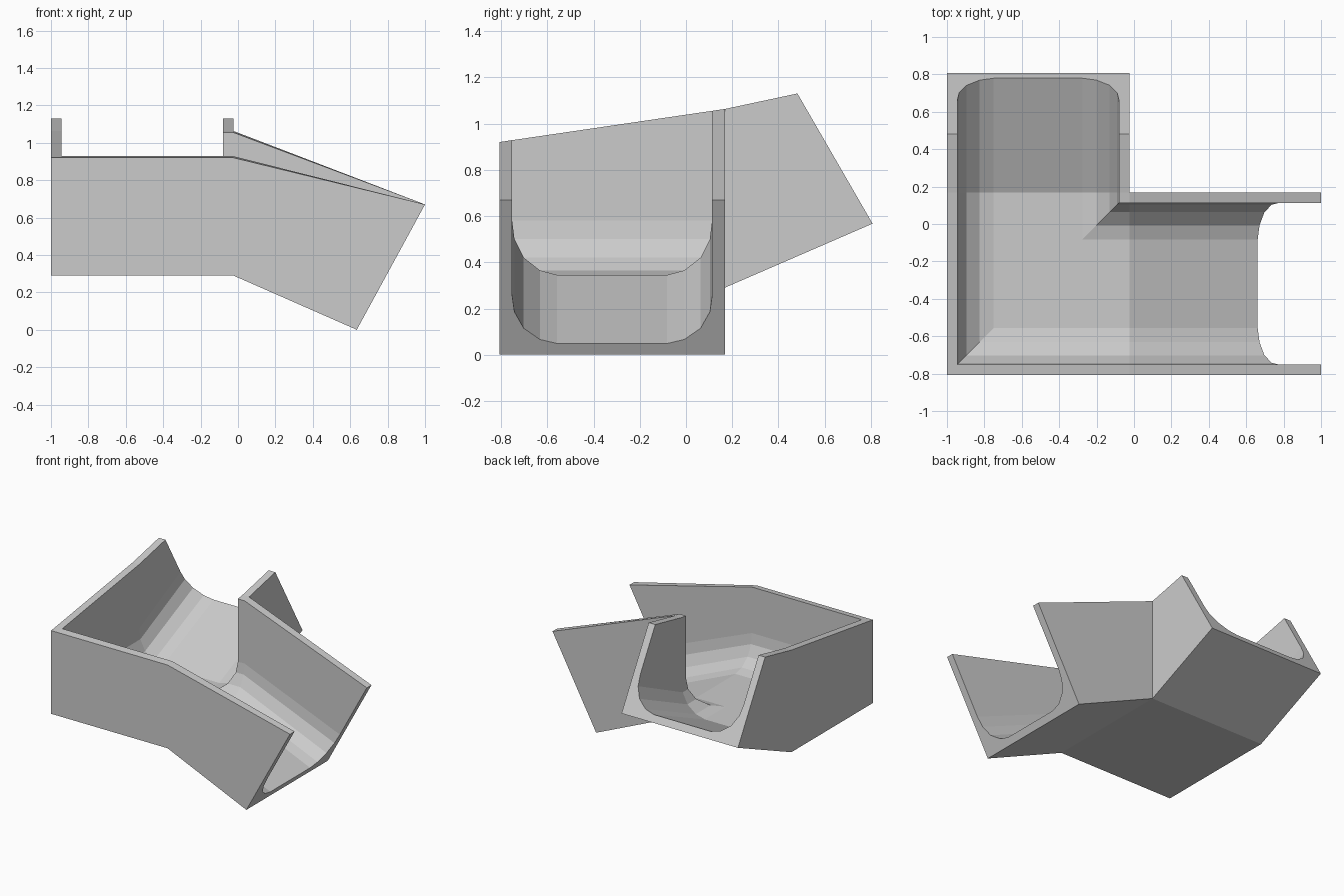
import bpy, bmesh

if "Cube" in bpy.data.objects:
    bpy.data.objects.remove(bpy.data.objects["Cube"])

W, T = 0.975, 0.055          # trough width and wall thickness
X0, Y0 = -1.0, -0.807        # outer corner
BX, BY = X0 + W, Y0 + W      # where each arm starts to slope
BASE, LOW, HIGH = 0.29, 0.92, 1.063

# Rounded inside of the trough: (distance from side wall, height)
fillet = [(T, 0.29), (T + 0.01, 0.21), (T + 0.05, 0.13), (T + 0.12, 0.075), (T + 0.195, T)]
# Closed cross-section; height None means the rim
profile = [(0, 0), (W, 0), (W, None), (W - T, None)]
profile += [(W - q, h) for q, h in fillet]
profile += [(q, h) for q, h in reversed(fillet)]
profile += [(T, None), (0, None)]


def level(q, h, outer, inner):
    if h is None:
        return outer + (inner - outer) * q / W
    return BASE + h


def rising_end(q, h):
    t = 1 if h is None else h / 0.645
    return X0 + q, 0.807 - 0.325 * t, 0.567 + 0.563 * t


def rising_bend(q, h):
    return X0 + q, BY, level(q, h, HIGH, HIGH)


def corner(q, h):
    return X0 + q, Y0 + q, level(q, h, LOW, HIGH)


def falling_bend(q, h):
    return BX, Y0 + q, level(q, h, LOW, HIGH)


def falling_end(q, h):
    t = 1 if h is None else h / 0.76
    return 0.635 + 0.365 * t, Y0 + q, 0.67 * t


# Sweep the section round the mitred corner and cap both ends
bm = bmesh.new()
rings = [[bm.verts.new(f(q, h)) for q, h in profile]
         for f in (rising_end, rising_bend, corner, falling_bend, falling_end)]
n = len(profile)
for a, b in zip(rings, rings[1:]):
    for i in range(n):
        j = (i + 1) % n
        bm.faces.new((a[i], a[j], b[j], b[i]))
bm.faces.new(rings[0])
bm.faces.new(list(reversed(rings[-1])))
bmesh.ops.remove_doubles(bm, verts=bm.verts, dist=0.0005)
bmesh.ops.recalc_face_normals(bm, faces=bm.faces)

mesh = bpy.data.meshes.new("corner_trough")
bm.to_mesh(mesh)
bm.free()
bpy.context.collection.objects.link(bpy.data.objects.new("corner_trough", mesh))
